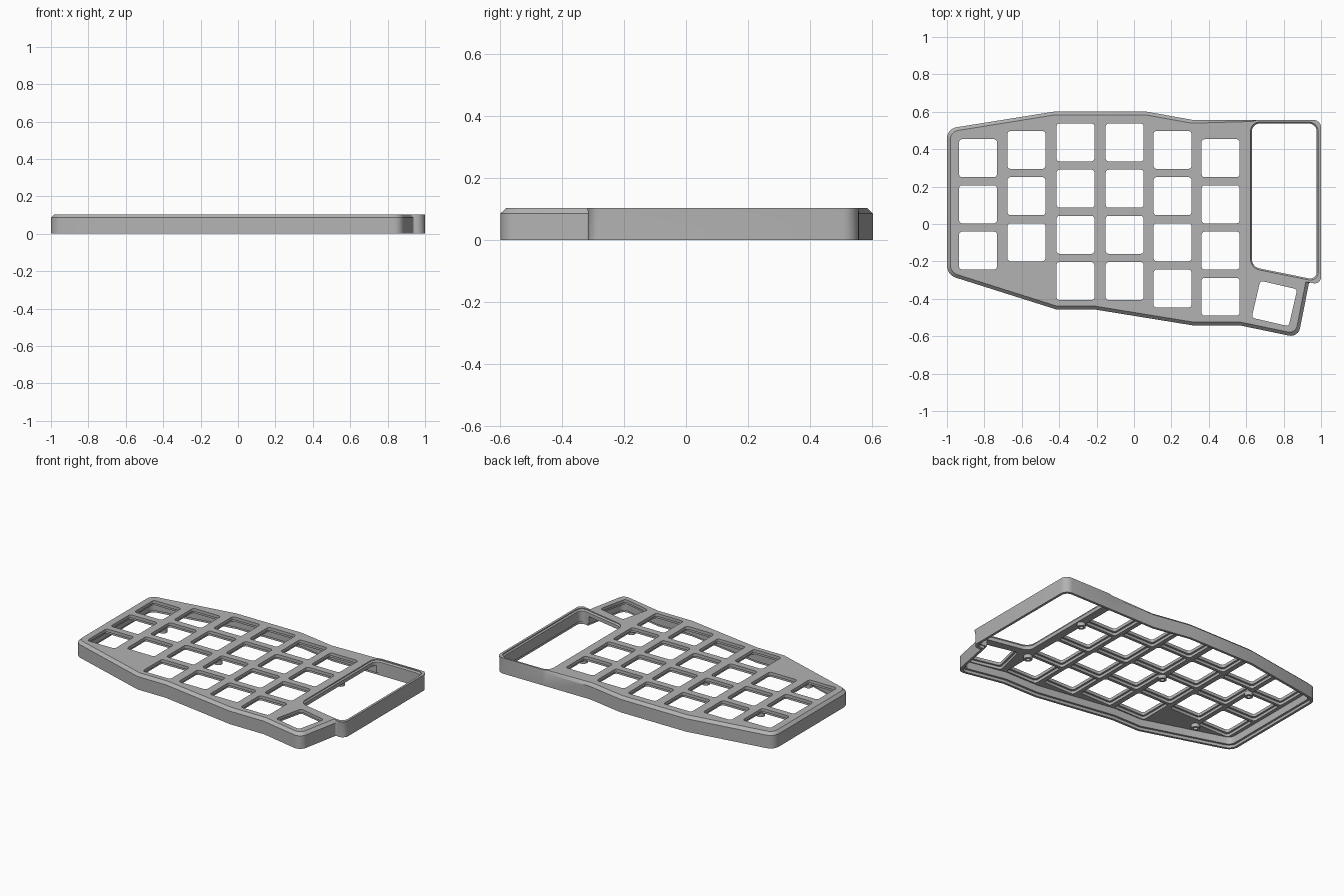
import bpy, bmesh
from math import radians
from mathutils import Vector, Matrix

if "Cube" in bpy.data.objects:
    bpy.data.objects.remove(bpy.data.objects["Cube"])

grey = bpy.data.materials.new("case grey")
grey.use_nodes = True
colour = (0.45, 0.45, 0.45, 1)
grey.diffuse_color = colour
grey.node_tree.nodes["Principled BSDF"].inputs["Base Color"].default_value = colour

# Case outline, counter-clockwise: x, y, corner rounding, chamfer on the edge that follows
OUTLINE = [
    (-1, -0.272, 0.05, 1), (-0.415, -0.457, 0, 1), (-0.21, -0.457, 0, 1),
    (0.32, -0.543, 0, 1), (0.57, -0.543, 0, 1), (0.878, -0.607, 0.05, 1),
    (0.936, -0.312, 0.01, 0), (1, -0.325, 0.05, 0), (1, 0.557, 0.05, 0),
    (0.66, 0.557, 0, 0), (0.63, 0.557, 0, 1), (0.31, 0.557, 0, 1),
    (0.06, 0.602, 0, 1), (-0.42, 0.602, 0, 1), (-1, 0.509, 0.05, 1)]
DISPLAY = [(0.622, -0.236), (0.985, -0.309), (0.985, 0.545), (0.622, 0.545)]


def inset(points, amounts):
    """Move each edge of a counter-clockwise polygon inward by its own amount."""
    result = []
    n = len(points)
    for i in range(n):
        p = points[i]
        a = (p - points[i - 1]).normalized()
        b = (points[(i + 1) % n] - p).normalized()
        da, db = amounts[i - 1], amounts[i]
        cross = a.x * b.y - a.y * b.x
        if abs(cross) < 0.01:
            result.append(p + Vector((-a.y, a.x)) * (da + db) / 2)
        else:
            result.append(p + (b * da - a * db) / cross)
    return result


def rounded(points, cuts, steps=6):
    """Replace corners with arcs that start at the given cut length."""
    ring = []
    n = len(points)
    for i, (p, cut) in enumerate(zip(points, cuts)):
        if cut == 0:
            ring.append(p)
            continue
        u = (points[i - 1] - p).normalized()
        v = (points[(i + 1) % n] - p).normalized()
        w = (u - v).length / 2
        for s in range(steps + 1):
            t = s / steps
            k0, k1, k2 = (1 - t) ** 2, 2 * t * (1 - t) * w, t * t
            ring.append(p + (u * k0 + v * k2) * cut / (k0 + k1 + k2))
    return ring


def loft(bm, rings):
    """Skin a closed solid through (ring, height) pairs."""
    loops = [[bm.verts.new((p.x, p.y, z)) for p in ring] for ring, z in rings]
    n = len(loops[0])
    for low, high in zip(loops, loops[1:]):
        for i in range(n):
            j = (i + 1) % n
            bm.faces.new((low[i], low[j], high[j], high[i]))
    bm.faces.new(loops[0][::-1])
    bm.faces.new(loops[-1])


def finish(name, bm):
    bmesh.ops.recalc_face_normals(bm, faces=bm.faces)
    mesh = bpy.data.meshes.new(name)
    bm.to_mesh(mesh)
    bm.free()
    mesh.materials.append(grey)
    obj = bpy.data.objects.new(name, mesh)
    bpy.context.collection.objects.link(obj)
    return obj


def activate(obj):
    bpy.ops.object.select_all(action='DESELECT')
    obj.select_set(True)
    bpy.context.view_layer.objects.active = obj


def cut(target, cutter):
    cutter.hide_render = True
    mod = target.modifiers.new("cut", 'BOOLEAN')
    mod.operation, mod.solver, mod.object = 'DIFFERENCE', 'EXACT', cutter
    activate(target)
    bpy.ops.object.modifier_apply(modifier=mod.name)
    bpy.data.objects.remove(cutter)


corners = [Vector(o[:2]) for o in OUTLINE]
cuts = [o[2] for o in OUTLINE]


def case_ring(depth, chamfer=False):
    amounts = [depth * (o[3] if chamfer else 1) for o in OUTLINE]
    return rounded(inset(corners, amounts), [max(c - depth / 2, 0.004) if c else 0 for c in cuts])


# Outer shell with a chamfered top edge, plain around the display bay
bm = bmesh.new()
loft(bm, [(case_ring(0), 0), (case_ring(0), 0.086), (case_ring(0.018, True), 0.104)])
case = finish("case_shell", bm)

# Hollow underside with a ledge for the base plate
bm = bmesh.new()
loft(bm, [(case_ring(0.016), -0.05), (case_ring(0.016), 0.018),
          (case_ring(0.03), 0.0181), (case_ring(0.03), 0.066)])
cut(case, finish("cavity_cutter", bm))

# Display bay, open through the case with a bevelled upper lip
bay = [Vector(p) for p in DISPLAY]


def bay_ring(depth):
    return rounded(inset(bay, [depth] * 4), [0.05 - depth] * 4)


bm = bmesh.new()
loft(bm, [(bay_ring(0.008), -0.05), (bay_ring(0.008), 0.09),
          (bay_ring(0), 0.098), (bay_ring(0), 0.2)])
cut(case, finish("display_cutter", bm))

# Key positions: column centre, top key centre, number of rows
COLUMNS = [(-0.834, 0.352, 3), (-0.575, 0.396, 3), (-0.313, 0.436, 4),
           (-0.05, 0.436, 4), (0.206, 0.396, 4), (0.463, 0.352, 4)]
PITCH = 0.247
keys = [(x, top - PITCH * row, 0) for x, top, rows in COLUMNS for row in range(rows)]
keys.append((0.751, -0.425, -13))


def key_cutter(name, size, low, high):
    bm = bmesh.new()
    h = size / 2
    square = [Vector(p) for p in ((-h, -h), (h, -h), (h, h), (-h, h))]
    for x, y, angle in keys:
        turn = Matrix.Rotation(radians(angle), 2)
        ring = [turn @ p + Vector((x, y)) for p in rounded(square, [0.016] * 4, 3)]
        loft(bm, [(ring, low), (ring, high)])
    return finish(name, bm)


# Thinned pockets under the keys, then the key openings themselves
cut(case, key_cutter("pocket_cutter", 0.228, 0.04, 0.084))
cut(case, key_cutter("key_cutter", 0.203, 0.03, 0.2))
activate(case)
bpy.ops.object.shade_smooth_by_angle(angle=radians(25))

# Hollow screw posts hanging from the plate
POSTS = [(0.597, 0.22), (0.595, -0.28), (-0.18, 0.05), (-0.708, 0.228), (-0.708, -0.27)]


def cylinder(name, x, y, radius, low, high):
    bm = bmesh.new()
    bmesh.ops.create_cone(bm, cap_ends=True, segments=24, radius1=radius, radius2=radius,
                          depth=high - low,
                          matrix=Matrix.Translation((x, y, (low + high) / 2)))
    return finish(name, bm)


for i, (x, y) in enumerate(POSTS):
    post = cylinder(f"screw_post_{i + 1}", x, y, 0.026, 0.042, 0.07)
    cut(post, cylinder("bore_cutter", x, y, 0.013, 0.03, 0.064))
    bpy.ops.object.shade_smooth_by_angle(angle=radians(30))
